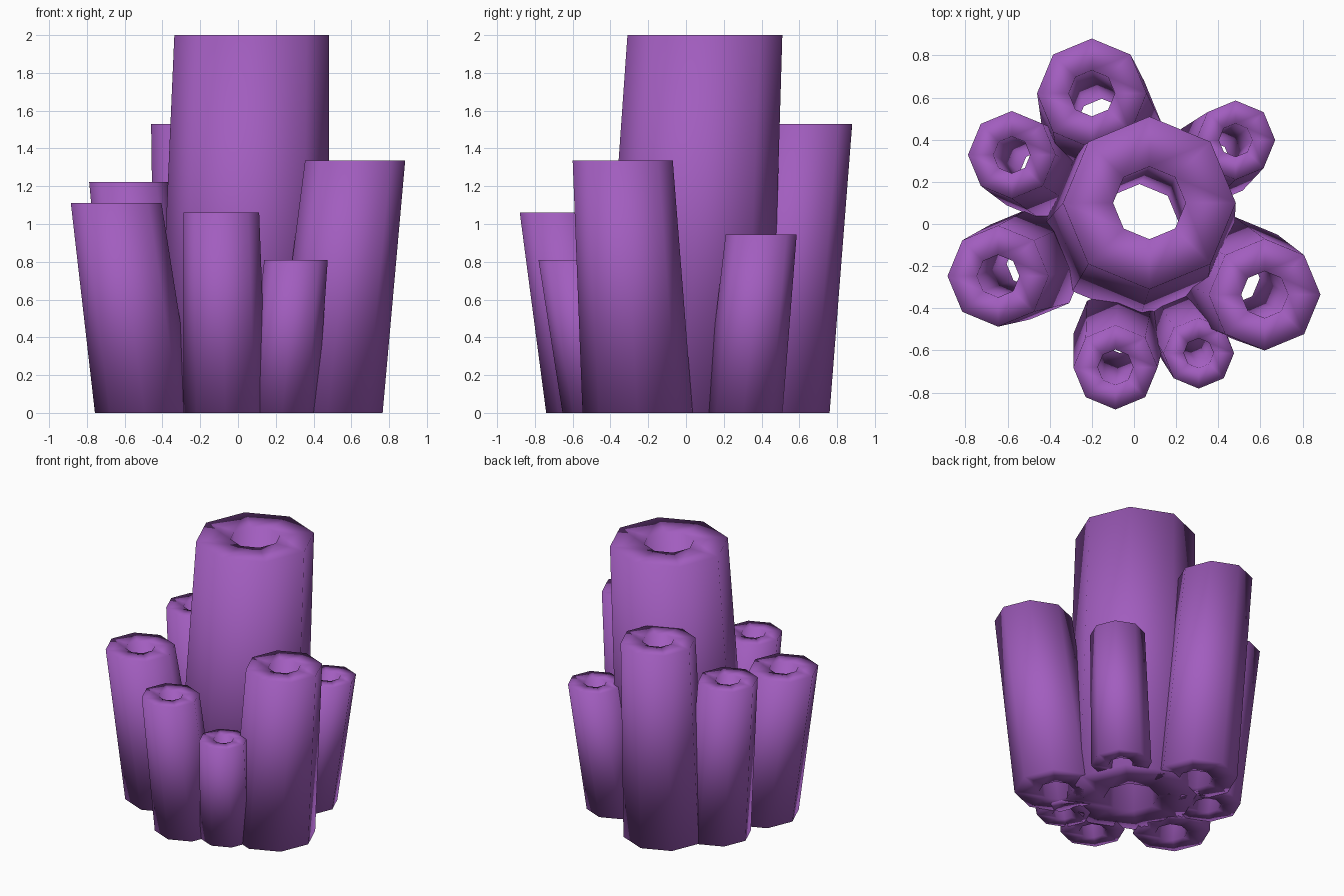
import bpy, bmesh, math

if "Cube" in bpy.data.objects:
    bpy.data.objects.remove(bpy.data.objects["Cube"])

mat = bpy.data.materials.new("purple_sponge")
mat.diffuse_color = (0.36, 0.11, 0.52, 1)
mat.use_nodes = True
mat.node_tree.nodes["Principled BSDF"].inputs["Base Color"].default_value = mat.diffuse_color

SIDES = 8
HOLE = 0.42      # bore radius as a share of the outer radius
FLARE = 1.1      # base radius as a share of the rim radius
LEAN = 0.765     # base centre as a share of the rim centre


def tube(name, top, radius, height, base=None):
    """Leaning open tube: outer wall, flat rim, bore and flat underside."""
    base = base or (top[0] * LEAN, top[1] * LEAN)
    loops = [(base, radius * FLARE, 0), (top, radius, height),
             (top, radius * HOLE, height), (base, radius * FLARE * HOLE, 0)]
    bm = bmesh.new()
    rings = []
    for (cx, cy), r, z in loops:
        rings.append([bm.verts.new((cx + r * math.cos(a), cy + r * math.sin(a), z))
                      for a in (i * math.tau / SIDES for i in range(SIDES))])
    for k in range(4):
        lo, hi = rings[k], rings[(k + 1) % 4]
        for i in range(SIDES):
            j = (i + 1) % SIDES
            f = bm.faces.new((lo[i], lo[j], hi[j], hi[i]))
            f.smooth = True
    bmesh.ops.recalc_face_normals(bm, faces=bm.faces)
    me = bpy.data.meshes.new(name)
    bm.to_mesh(me)
    bm.free()
    me.materials.append(mat)
    ob = bpy.data.objects.new(name, me)
    bpy.context.collection.objects.link(ob)


# Tall central tube
tube("central_tube", (0.073, 0.10), 0.41, 2.0, base=(0.026, 0.0))

# Ring of shorter tubes leaning outwards
outer = [
    ("back_tube", (-0.20, 0.62), 0.26, 1.53),
    ("back_right_tube", (0.482, 0.398), 0.188, 0.945),
    ("right_tube", (0.62, -0.335), 0.265, 1.335),
    ("front_right_tube", (0.307, -0.613), 0.168, 0.81),
    ("front_tube", (-0.088, -0.68), 0.20, 1.06),
    ("left_tube", (-0.645, -0.247), 0.24, 1.11),
    ("back_left_tube", (-0.58, 0.328), 0.208, 1.223),
]
for name, top, r, h in outer:
    tube(name, top, r, h)
